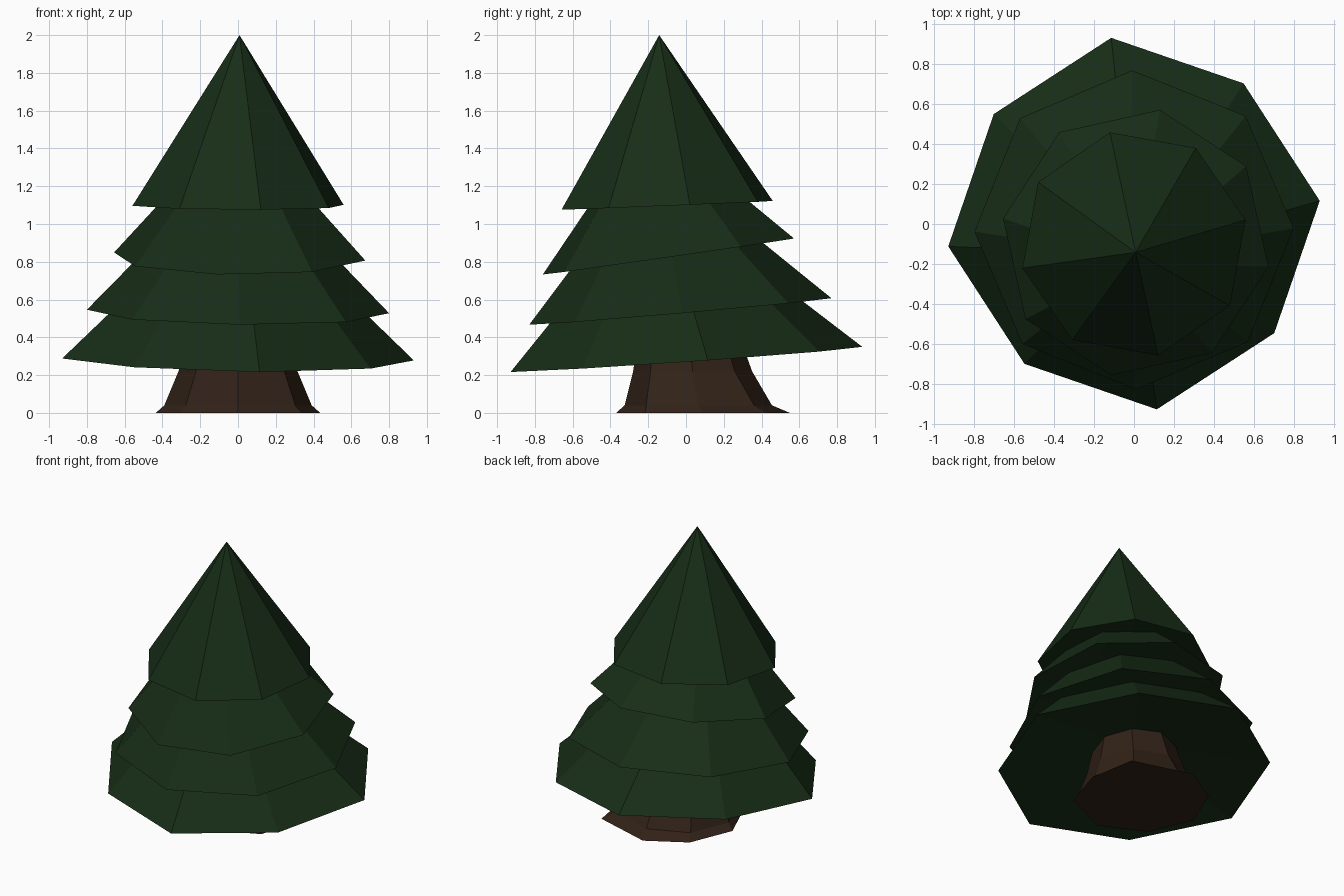
import bpy, bmesh
from math import cos, sin, radians, pi

if "Cube" in bpy.data.objects:
    bpy.data.objects.remove(bpy.data.objects["Cube"])

SIDES = 8


def material(name, rgb):
    m = bpy.data.materials.new(name)
    m.diffuse_color = (*rgb, 1)
    m.use_nodes = True
    m.node_tree.nodes["Principled BSDF"].inputs["Base Color"].default_value = m.diffuse_color
    return m


def make_object(name, bm, mat):
    bmesh.ops.recalc_face_normals(bm, faces=bm.faces)
    me = bpy.data.meshes.new(name)
    bm.to_mesh(me)
    bm.free()
    me.materials.append(mat)
    bpy.context.collection.objects.link(bpy.data.objects.new(name, me))


def ring(bm, center, r_even, r_odd, turn=0, tilt_x=0, tilt_y=0):
    """Octagonal loop with alternating radii; tilts are rise per unit of x and y."""
    verts = []
    for i in range(SIDES):
        a = radians(turn) + i * 2 * pi / SIDES
        r = r_odd if i % 2 else r_even
        dx, dy = r * cos(a), r * sin(a)
        z = center[2] + tilt_x * dx + tilt_y * dy
        verts.append(bm.verts.new((center[0] + dx, center[1] + dy, z)))
    return verts


def tier(name, center, r_even, r_odd, turn, tilt_x, tilt_y, apex, hollow):
    """Tilted eight-sided cone with a shallow hollow underneath."""
    bm = bmesh.new()
    rim = ring(bm, center, r_even, r_odd, turn, tilt_x, tilt_y)
    top = bm.verts.new(apex)
    under = bm.verts.new((center[0], center[1], center[2] + hollow))
    for i in range(SIDES):
        a, b = rim[i], rim[(i + 1) % SIDES]
        bm.faces.new((a, b, top))
        bm.faces.new((b, a, under))
    make_object(name, bm, green)


green = material("foliage", (0.0085, 0.026, 0.0085))
brown = material("bark", (0.031, 0.016, 0.009))

# Foliage tiers, bottom to top
tier("foliage_bottom", (0, 0.002, 0.283), 0.938, 0.892, 7.0, -0.014, 0.07,
     (0, -0.15, 1.18), 0.17)
tier("foliage_lower", (0, -0.03, 0.537), 0.80, 0.80, 0.6, -0.0125, 0.0875,
     (0, -0.16, 1.36), 0.09)
tier("foliage_upper", (0.009, -0.093, 0.828), 0.676, 0.673, -10.3, -0.006, 0.144,
     (0, -0.20, 1.56), 0.06)
tier("foliage_top", (0, -0.10, 1.099), 0.572, 0.572, 12.2, -0.004, 0.041,
     (0.008, -0.142, 2.0), 0.04)

# Flared trunk: (z, centre y, corner radius), with one root bulging to the back right
bm = bmesh.new()
loops = []
for z, y, r in ((0, 0.09, 0.435), (0.04, 0.065, 0.39), (0.22, 0.035, 0.315), (0.55, 0, 0.23)):
    loop = ring(bm, (0, y, z), r, r)
    loop[7].co.x += 0.07 * r
    loops.append(loop)
loops[0][1].co.x += 0.07
loops[0][1].co.y += 0.03
loops[0][2].co.x -= 0.04
loops[0][2].co.y += 0.025
loops[0][6].co.y -= 0.025
loops[1][1].co.x += 0.03
loops[1][1].co.y += 0.02
for low, high in zip(loops, loops[1:]):
    for i in range(SIDES):
        j = (i + 1) % SIDES
        bm.faces.new((low[i], low[j], high[j], high[i]))
bm.faces.new(loops[0])
bm.faces.new(loops[-1])
make_object("trunk", bm, brown)
